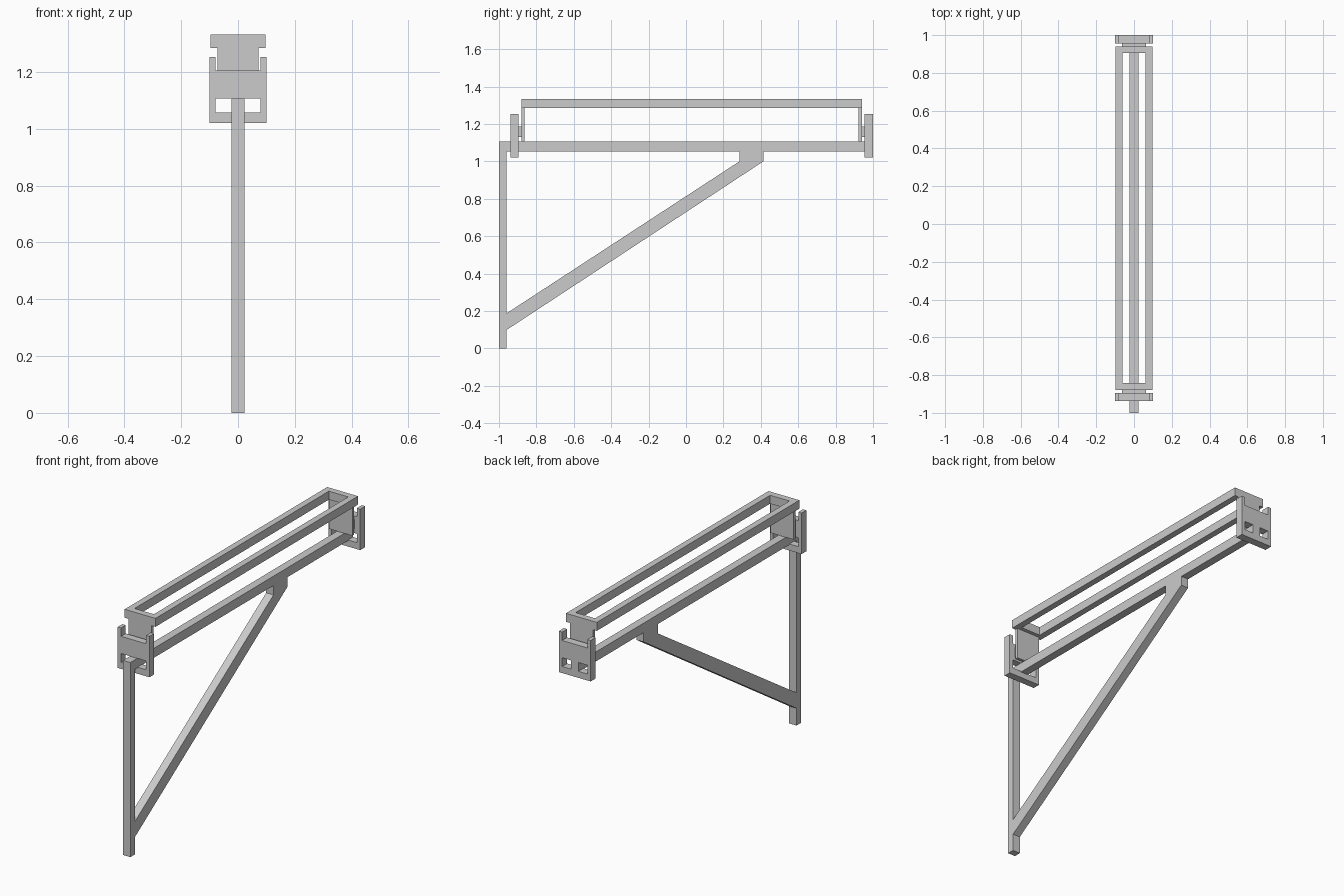
import bpy
import bmesh

cube = bpy.data.objects.get("Cube")
if cube:
    bpy.data.objects.remove(cube, do_unlink=True)

grey = bpy.data.materials.new("plain_grey")
grey.use_nodes = True
colour = (0.6, 0.6, 0.6, 1)
grey.diffuse_color = colour
grey.node_tree.nodes["Principled BSDF"].inputs["Base Color"].default_value = colour


def extrude(name, outline, axis, a, b):
    """Extrude a 2D outline from a to b along x, y or z."""
    def place(p, d):
        co = list(p)
        co.insert("xyz".index(axis), d)
        return co
    bm = bmesh.new()
    low = [bm.verts.new(place(p, a)) for p in outline]
    high = [bm.verts.new(place(p, b)) for p in outline]
    bm.faces.new(low)
    bm.faces.new(high)
    n = len(outline)
    for i in range(n):
        j = (i + 1) % n
        bm.faces.new((low[i], low[j], high[j], high[i]))
    bmesh.ops.recalc_face_normals(bm, faces=bm.faces)
    mesh = bpy.data.meshes.new(name)
    bm.to_mesh(mesh)
    bm.free()
    mesh.materials.append(grey)
    obj = bpy.data.objects.new(name, mesh)
    bpy.context.collection.objects.link(obj)
    return obj


def rect(u0, u1, v0, v1):
    return [(u0, v0), (u1, v0), (u1, v1), (u0, v1)]


def cut(obj, cutter):
    cutter.hide_render = True
    mod = obj.modifiers.new("opening", "BOOLEAN")
    mod.operation = "DIFFERENCE"
    mod.solver = "EXACT"
    mod.object = cutter
    bpy.context.view_layer.objects.active = obj
    bpy.ops.object.modifier_apply(modifier=mod.name)
    bpy.data.objects.remove(cutter, do_unlink=True)


# Bracket: upright post, long beam and diagonal brace with its pad
W = 0.023
extrude("post", rect(-1, -0.96, 0, 1.107), "x", -W, W)
extrude("beam", rect(-0.96, 0.955, 1.053, 1.107), "x", -W, W)
extrude("diagonal_brace", [(-0.96, 0.098), (0.414, 1.0), (0.414, 1.053),
                           (0.286, 1.053), (0.286, 1.0), (-0.96, 0.187)], "x", -W, W)

# Open rectangular top rail
frame = extrude("top_frame", rect(-0.097, 0.097, -0.88, 0.94), "z", 1.284, 1.332)
cut(frame, extrude("frame_cutter", rect(-0.061, 0.061, -0.843, 0.904), "z", 1.2, 1.4))

# U-shaped end plate with two openings, joined to the rail at each end
plate_outline = [(-0.1, 1.02), (0.1, 1.02), (0.1, 1.253), (0.079, 1.253),
                 (0.079, 1.205), (-0.079, 1.205), (-0.079, 1.253), (-0.1, 1.253)]
ends = {"front": (-0.938, -0.896, -0.88, -0.864),
        "back": (1.0, 0.955, 0.94, 0.923)}
for end, (outer, inner, neck_out, neck_in) in ends.items():
    plate = extrude(end + "_end_plate", plate_outline, "y", outer, inner)
    for s in (-1, 1):
        u0, u1 = sorted((s * W, s * 0.079))
        cut(plate, extrude("opening_cutter", rect(u0, u1, 1.057, 1.107), "y",
                           min(outer, inner) - 0.1, max(outer, inner) + 0.1))
    extrude(end + "_connector", rect(-0.063, 0.063, 1.13, 1.185), "y", inner, neck_out)
    extrude(end + "_neck", rect(-0.073, 0.073, 1.107, 1.284), "y", neck_out, neck_in)
